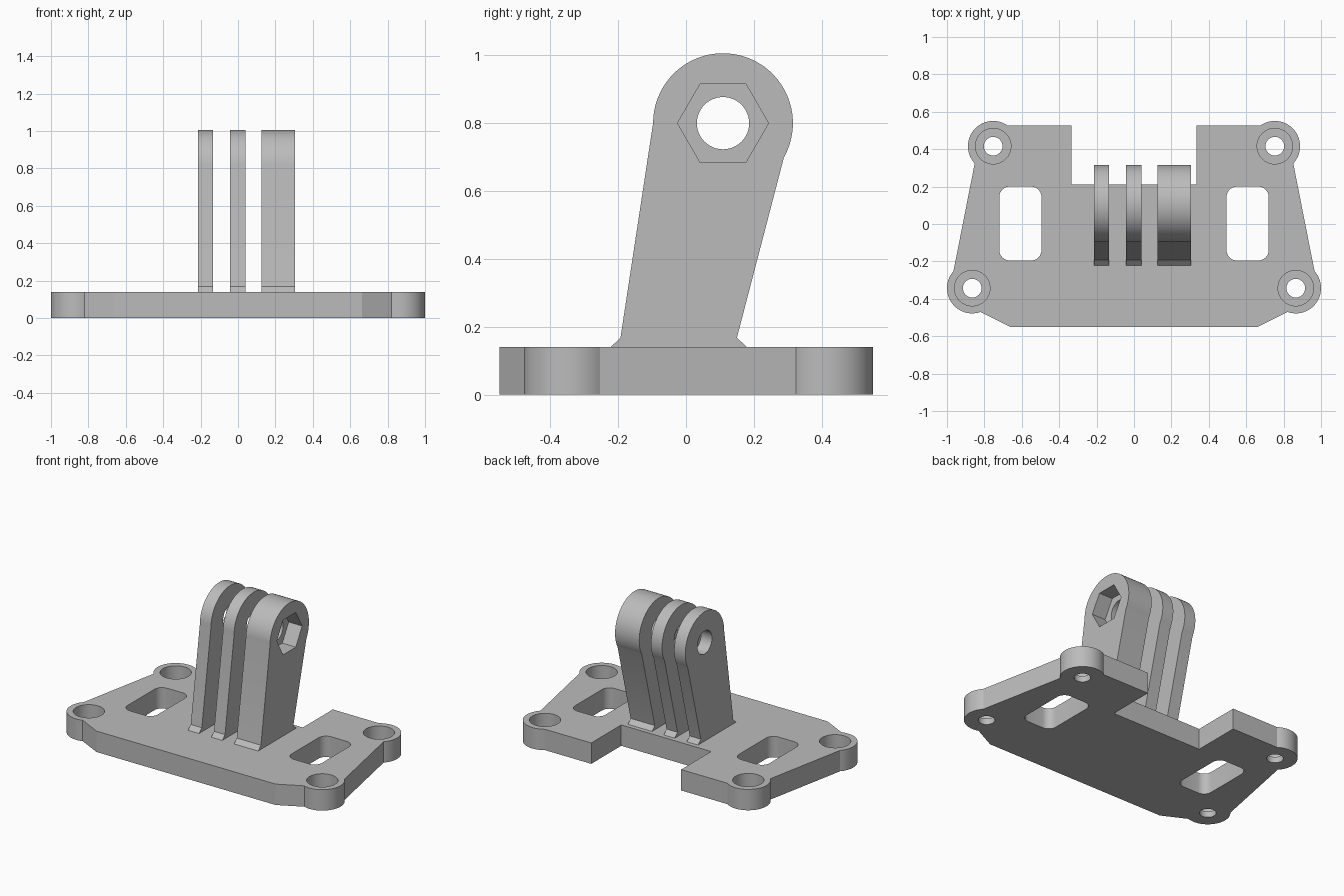
import bpy
import bmesh
import math

if "Cube" in bpy.data.objects:
    bpy.data.objects.remove(bpy.data.objects["Cube"])

grey = bpy.data.materials.new("mid_grey")
grey.diffuse_color = (0.5, 0.5, 0.5, 1)
grey.use_nodes = True
grey.node_tree.nodes["Principled BSDF"].inputs["Base Color"].default_value = grey.diffuse_color


def arc(cx, cy, r, start, end, steps):
    """Points on a circle from start to end, in degrees."""
    angles = [math.radians(start + (end - start) * i / steps) for i in range(steps + 1)]
    return [(cx + r * math.cos(a), cy + r * math.sin(a)) for a in angles]


def circle(cx, cy, r, n=48):
    return arc(cx, cy, r, 0, 360, n)[:-1]


def rounded_box(x0, x1, y0, y1, r):
    return (arc(x1 - r, y1 - r, r, 0, 90, 8) + arc(x0 + r, y1 - r, r, 90, 180, 8)
            + arc(x0 + r, y0 + r, r, 180, 270, 8) + arc(x1 - r, y0 + r, r, 270, 360, 8))


def prism(name, points, lo, hi, axis="z"):
    """Extrude a flat profile along z (profile in xy) or x (profile in yz)."""
    place = (lambda p, d: (p[0], p[1], d)) if axis == "z" else (lambda p, d: (d, p[0], p[1]))
    bm = bmesh.new()
    a = [bm.verts.new(place(p, lo)) for p in points]
    b = [bm.verts.new(place(p, hi)) for p in points]
    bm.faces.new(a)
    bm.faces.new(b)
    for i in range(len(points)):
        j = (i + 1) % len(points)
        bm.faces.new((a[i], a[j], b[j], b[i]))
    bmesh.ops.recalc_face_normals(bm, faces=bm.faces)
    mesh = bpy.data.meshes.new(name)
    bm.to_mesh(mesh)
    bm.free()
    mesh.materials.append(grey)
    obj = bpy.data.objects.new(name, mesh)
    bpy.context.collection.objects.link(obj)
    return obj


def cut(obj, cutters):
    """Subtract the cutters in order, delete them, then smooth the round walls."""
    bpy.ops.object.select_all(action="DESELECT")
    bpy.context.view_layer.objects.active = obj
    obj.select_set(True)
    for cutter in cutters:
        cutter.hide_render = True
        mod = obj.modifiers.new("cut", "BOOLEAN")
        mod.operation = "DIFFERENCE"
        mod.solver = "EXACT"
        mod.object = cutter
        bpy.ops.object.modifier_apply(modifier=mod.name)
        bpy.data.objects.remove(cutter)
    bpy.ops.object.shade_smooth_by_angle(angle=math.radians(25))


# Base plate: right half of the outline, then its mirror image
THICK = 0.14
BOSS_R = 0.135
BOSSES = [(0.753, 0.416), (0.865, -0.343)]
half = [(0.333, 0.21), (0.333, 0.527)]
half += arc(*BOSSES[0], BOSS_R, 125, -43, 28)
half += arc(*BOSSES[1], BOSS_R, 42, -109, 26)
half += [(0.663, -0.55)]
outline = half + [(-x, y) for x, y in reversed(half)]
plate = prism("base_plate", outline, 0, THICK)

# Slots, screw holes and counterbores
cutters = []
for s in (-1, 1):
    x0, x1 = sorted((s * 0.495, s * 0.72))
    cutters.append(prism("slot_cutter", rounded_box(x0, x1, -0.195, 0.2, 0.055), -0.1, 0.3))
    for x, y in BOSSES:
        cutters.append(prism("screw_cutter", circle(s * x, y, 0.05, 32), -0.1, 0.3))
        cutters.append(prism("counterbore_cutter", circle(s * x, y, 0.095), 0.04, 0.3))
cut(plate, cutters)

# Mount prongs: leaning arms with a round eye and small flared feet
EYE = (0.109, 0.8)
profile = arc(*EYE, 0.206, 180, -29.5, 40)
profile += [(0.15, 0.168), (0.18, THICK), (-0.222, THICK), (-0.193, 0.168)]
prongs = {"left_prong": (-0.215, -0.133), "middle_prong": (-0.043, 0.039),
          "right_prong": (0.126, 0.305)}
for name, (x0, x1) in prongs.items():
    prong = prism(name, profile, x0, x1, "x")
    cutters = [prism("bolt_cutter", circle(*EYE, 0.077), x0 - 0.1, x1 + 0.1, "x")]
    # Hexagonal nut pocket in the thick prong
    if name == "right_prong":
        cutters.append(prism("nut_cutter", circle(*EYE, 0.134, 6), x1 - 0.1, x1 + 0.1, "x"))
    cut(prong, cutters)
